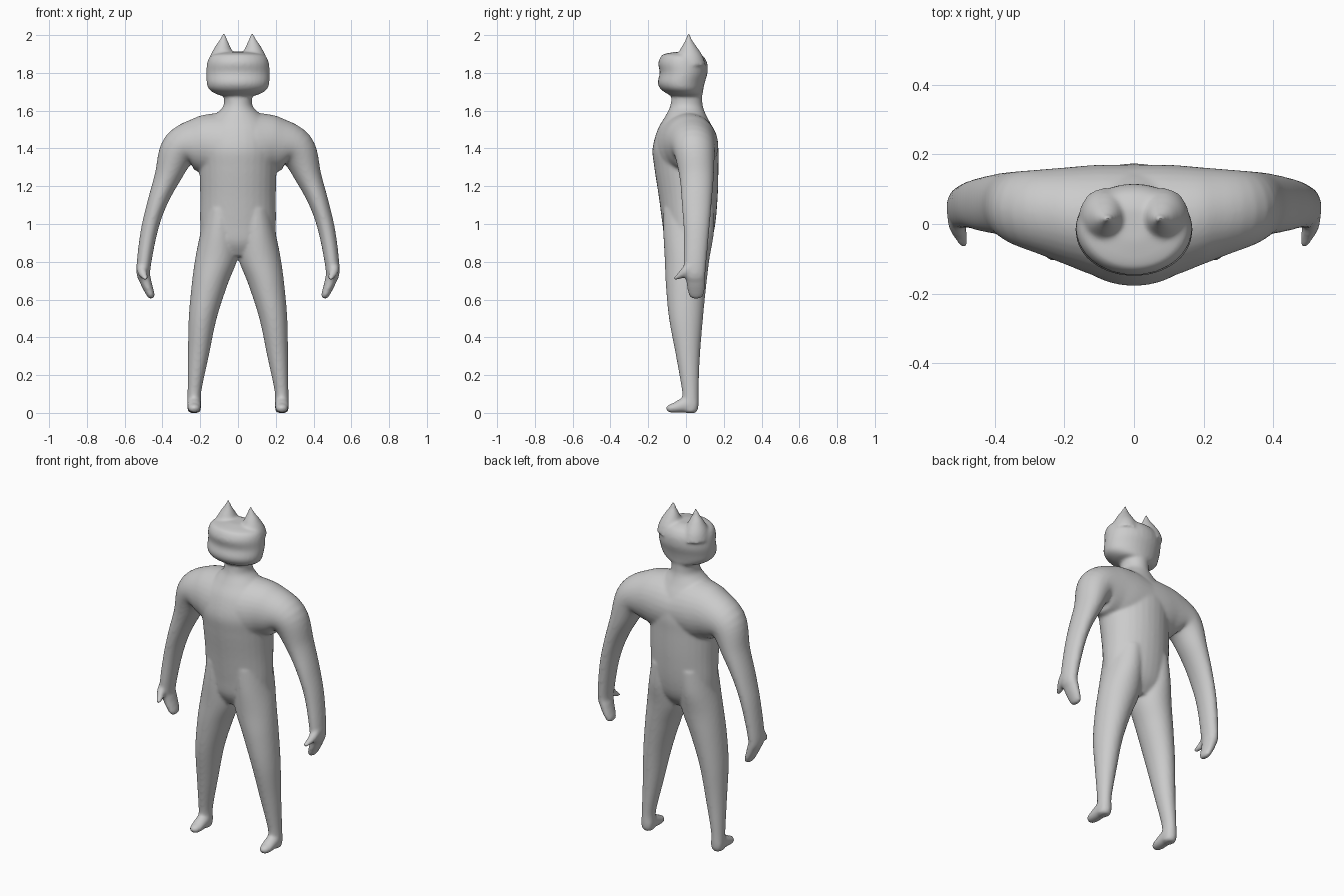
import bpy, bmesh, math
from mathutils import Vector

N = 32      # sides of each tube
STEPS = 6   # interpolated rings between sections
bm = bmesh.new()


def spline(rows):
    """Catmull-Rom interpolation of section rows."""
    out = []
    for i in range(len(rows) - 1):
        a, b, c, d = (rows[max(i - 1, 0)], rows[i], rows[i + 1],
                      rows[min(i + 2, len(rows) - 1)])
        for s in range(STEPS):
            t = s / STEPS
            out.append([0.5 * (2 * q + (r - p) * t + (2 * p - 5 * q + 4 * r - w) * t * t
                               + (3 * q - p - 3 * r + w) * t ** 3)
                        for p, q, r, w in zip(a, b, c, d)])
    out.append(list(rows[-1]))
    return out


def loft(rows, side=1, v=(0, 1, 0), level=False):
    """Rows are x, y, z, half width, half depth; v is the depth axis."""
    v = Vector(v)
    rows = spline(rows)
    pts = [Vector(r[:3]) for r in rows]
    rings = []
    for i, r in enumerate(rows):
        tan = (pts[min(i + 1, len(pts) - 1)] - pts[max(i - 1, 0)]).normalized()
        u = Vector((1, 0, 0)) if level else v.cross(tan).normalized()
        ring = []
        for k in range(N):
            a = 2 * math.pi * k / N
            p = (pts[i] + u * max(r[3], .003) * math.cos(a)
                 + v * max(r[4], .003) * math.sin(a))
            ring.append(bm.verts.new((p.x * side, p.y, p.z)))
        rings.append(ring)
    faces = [bm.faces.new(rings[0]), bm.faces.new(rings[-1])]
    for a, b in zip(rings, rings[1:]):
        for k in range(N):
            j = (k + 1) % N
            faces.append(bm.faces.new((a[k], a[j], b[j], b[k])))
    bmesh.ops.recalc_face_normals(bm, faces=faces)


def span(x, z, w, y0, y1):
    """Section from its front and back y limits."""
    return (x, (y0 + y1) / 2, z, w, (y1 - y0) / 2)


# torso and neck
loft([span(0, *r) for r in [
    (.83, .10, -.07, .08), (.90, .19, -.11, .13), (1.0, .20, -.125, .155),
    (1.15, .20, -.145, .168), (1.3, .205, -.168, .172), (1.4, .21, -.177, .172),
    (1.5, .19, -.15, .145), (1.57, .13, -.11, .11), (1.62, .08, -.085, .09),
    (1.67, .074, -.077, .086), (1.74, .074, -.075, .085)]], level=True)

# head
loft([span(0, *r) for r in [
    (1.675, .07, -.07, .08), (1.69, .12, -.10, .088), (1.715, .155, -.135, .092),
    (1.75, .166, -.15, .10), (1.80, .168, -.139, .114), (1.85, .164, -.147, .113),
    (1.885, .15, -.134, .095), (1.90, .12, -.115, .075), (1.912, .05, -.05, .045)]],
    level=True)

for s in (1, -1):
    # ear
    loft([span(*r) for r in [
        (.085, 1.84, .075, -.07, .105), (.084, 1.89, .063, -.05, .088),
        (.081, 1.94, .040, -.022, .056), (.077, 1.975, .021, -.003, .032),
        (.073, 2.015, .004, .010, .018)]], s, level=True)

    # shoulder, arm and hand
    loft([span(*r) for r in [
        (0, 1.41, .17, -.165, .17), (.1, 1.415, .175, -.152, .17),
        (.2, 1.42, .15, -.115, .162), (.31, 1.39, .105, -.07, .153),
        (.373, 1.25, .070, -.035, .147), (.432, 1.1, .051, -.022, .135),
        (.473, .95, .044, -.012, .122), (.501, .76, .037, -.012, .105),
        (.490, .70, .031, 0, .103), (.472, .65, .025, .008, .099),
        (.458, .617, .019, .018, .09), (.454, .606, .008, .035, .07)]], s)

    # thumb
    loft([(.505, .04, .79, .035, .03), (.508, 0, .752, .027, .026),
          (.498, -.035, .725, .017, .02), (.488, -.064, .709, .008, .012)],
         s, v=(1, 0, 0))

    # leg
    loft([span(*r) for r in [
        (.09, 1.08, .085, -.12, .15), (.10, .95, .10, -.12, .147),
        (.114, .82, .112, -.113, .125), (.150, .68, .095, -.107, .108),
        (.187, .5, .074, -.09, .09), (.210, .3, .055, -.053, .074),
        (.230, .12, .037, -.022, .067), (.232, .05, .037, -.02, .067),
        (.232, .012, .034, -.015, .062), (.232, 0, .024, -.005, .05)]], s, level=True)

    # foot
    loft([(.232, .058, .045, .035, .03), (.232, .02, .046, .046, .037),
          (.232, -.02, .038, .038, .037), (.232, -.06, .027, .027, .035),
          (.232, -.09, .023, .021, .027), (.232, -.104, .022, .010, .012)],
         s, v=(1, 0, 0))

mesh = bpy.data.meshes.new("body")
bm.to_mesh(mesh)
bm.free()
body = bpy.data.objects.new("body", mesh)
bpy.context.collection.objects.link(body)

# fuse the parts into one smooth skin
fuse = body.modifiers.new("fuse", 'REMESH')
fuse.mode = 'VOXEL'
fuse.voxel_size = .008
fuse.use_smooth_shade = True
soften = body.modifiers.new("soften", 'SMOOTH')
soften.factor = .5
soften.iterations = 10
